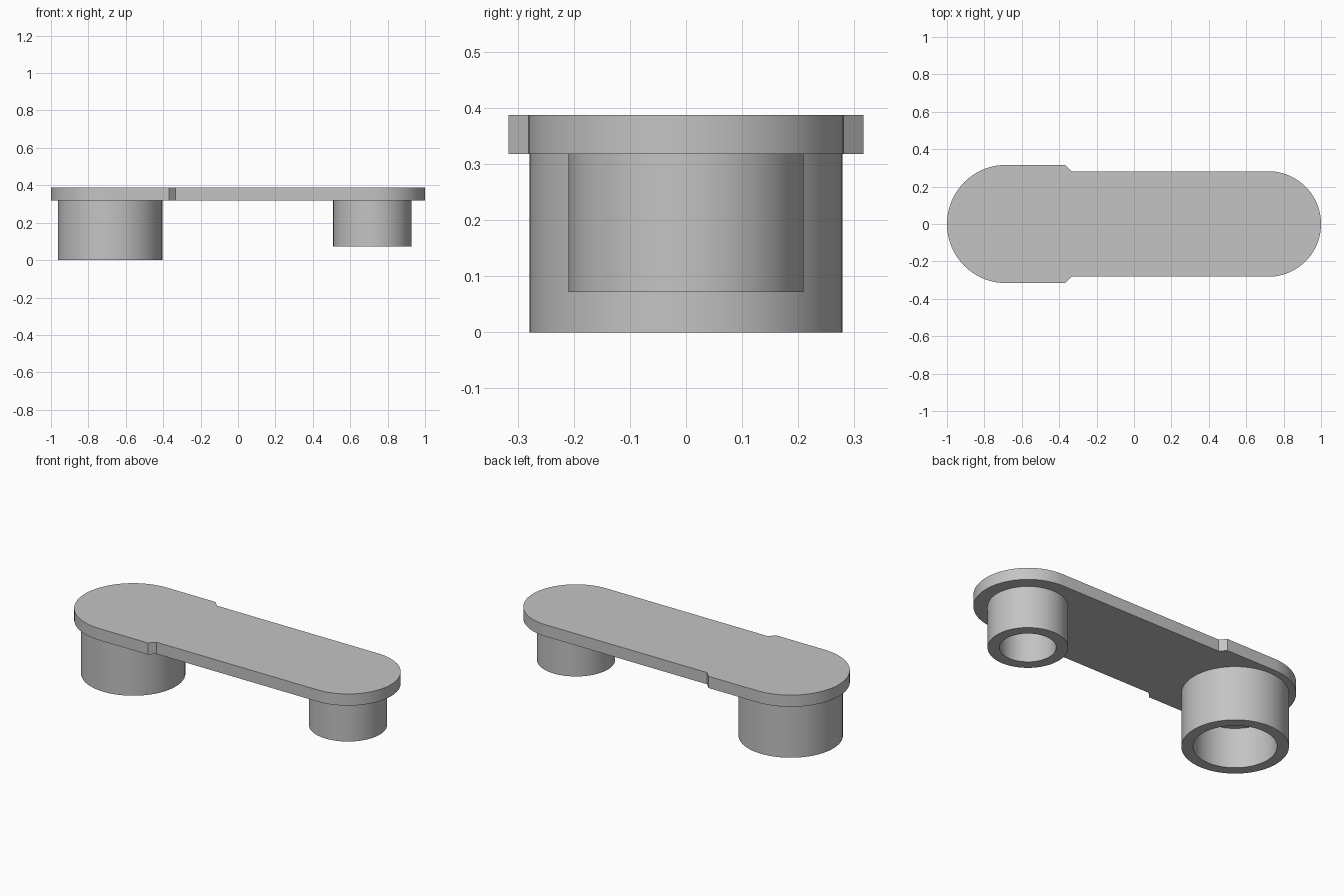
import bpy, bmesh
from math import sin, cos, pi

cube = bpy.data.objects.get("Cube")
if cube:
    bpy.data.objects.remove(cube)

grey = bpy.data.materials.new("light grey")
grey.use_nodes = True
colour = (0.55, 0.55, 0.55, 1)
grey.diffuse_color = colour
grey.node_tree.nodes["Principled BSDF"].inputs["Base Color"].default_value = colour

PLATE_BOTTOM, PLATE_TOP = 0.318, 0.387
BIG_X, SMALL_X = -0.684, 0.718


def arc(cx, r, start, end, n=48):
    return [(cx + r * cos(start + (end - start) * i / n),
             r * sin(start + (end - start) * i / n)) for i in range(n + 1)]


def finish(bm, name):
    bmesh.ops.recalc_face_normals(bm, faces=bm.faces)
    mesh = bpy.data.meshes.new(name)
    bm.to_mesh(mesh)
    bm.free()
    mesh.materials.append(grey)
    obj = bpy.data.objects.new(name, mesh)
    bpy.context.collection.objects.link(obj)
    bpy.ops.object.select_all(action="DESELECT")
    obj.select_set(True)
    bpy.context.view_layer.objects.active = obj
    bpy.ops.object.shade_smooth_by_angle(angle=pi / 6)


# Flat plate with a wider rounded end
outline = arc(SMALL_X, 0.282, -pi / 2, pi / 2)
outline += [(-0.335, 0.282), (-0.368, 0.316)]
outline += arc(BIG_X, 0.316, pi / 2, 3 * pi / 2)
outline += [(-0.368, -0.316), (-0.335, -0.282)]
bm = bmesh.new()
base = bm.faces.new([bm.verts.new((x, y, PLATE_BOTTOM)) for x, y in outline])
top = bmesh.ops.extrude_face_region(bm, geom=[base], use_keep_orig=True)
moved = [v for v in top["geom"] if isinstance(v, bmesh.types.BMVert)]
bmesh.ops.translate(bm, verts=moved, vec=(0, 0, PLATE_TOP - PLATE_BOTTOM))
finish(bm, "plate")


# Hollow round bosses with blind holes open at the bottom
def boss(name, cx, outer, inner, bottom, ceiling, n=64):
    bm = bmesh.new()
    profile = [(outer, PLATE_BOTTOM), (outer, bottom), (inner, bottom), (inner, ceiling)]
    rings = [[bm.verts.new((x, y, z)) for x, y in arc(cx, r, 0, 2 * pi, n)[:-1]]
             for r, z in profile]
    for a, b in zip(rings, rings[1:]):
        for i in range(n):
            j = (i + 1) % n
            bm.faces.new((a[i], a[j], b[j], b[i]))
    bm.faces.new(rings[-1])
    bm.faces.new(rings[0])
    finish(bm, name)


boss("large_boss", BIG_X, 0.279, 0.218, 0, 0.235)
boss("small_boss", SMALL_X, 0.209, 0.147, 0.072, 0.25)
